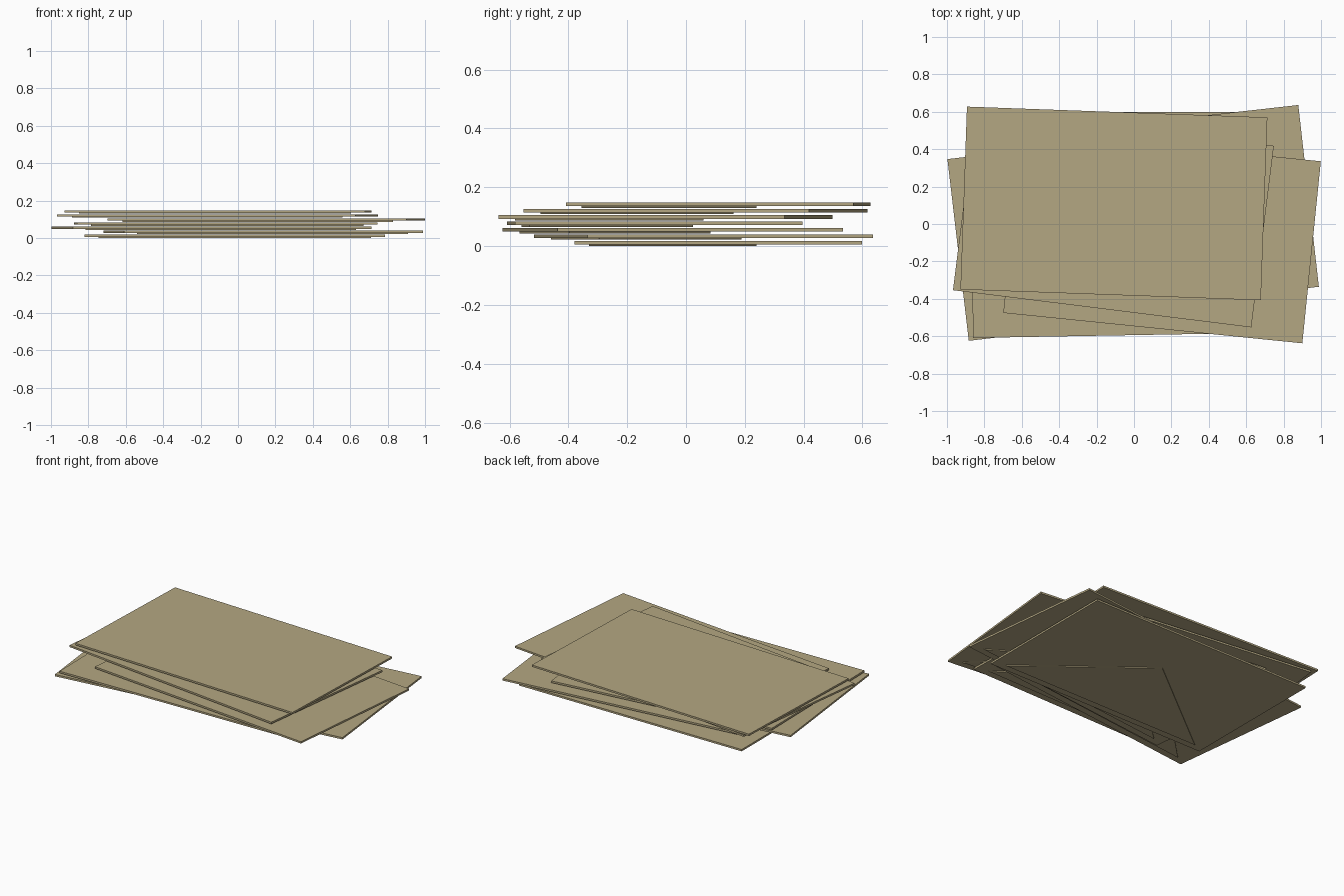
import bpy, bmesh, math

if "Cube" in bpy.data.objects:
    bpy.data.objects.remove(bpy.data.objects["Cube"])

paper = bpy.data.materials.new("tan_paper")
paper.diffuse_color = (0.456, 0.386, 0.223, 1)
paper.use_nodes = True
paper.node_tree.nodes["Principled BSDF"].inputs["Base Color"].default_value = paper.diffuse_color

W, H = 1.607, 0.978          # envelope size
FLAP_T, TOP, STEP = 0.006, 0.018, 0.0217


def prism(name, outline, z0, z1, loc, angle):
    """Extrude a flat outline upward and place it as an object."""
    bm = bmesh.new()
    face = bm.faces.new([bm.verts.new((x, y, z0)) for x, y in outline])
    ext = bmesh.ops.extrude_face_region(bm, geom=[face])
    for v in ext["geom"]:
        if isinstance(v, bmesh.types.BMVert):
            v.co.z = z1
    bmesh.ops.recalc_face_normals(bm, faces=bm.faces[:])
    mesh = bpy.data.meshes.new(name)
    bm.to_mesh(mesh)
    bm.free()
    mesh.materials.append(paper)
    ob = bpy.data.objects.new(name, mesh)
    ob.location = loc
    ob.rotation_euler.z = math.radians(angle)
    bpy.context.collection.objects.link(ob)


body = [(-W/2, -H/2), (W/2, -H/2), (W/2, H/2), (-W/2, H/2)]
flap = [(-0.728, -0.44), (0.728, -0.44), (0, 0.13)]

# Stack from bottom to top: centre x, centre y, turn in degrees
stack = [(-0.0175, 0.11, 0), (0.135, 0.06, 6.45), (-0.1425, -0.045, 6.7),
         (-0.065, -0.106, 1.0), (0.15, -0.07, -5.8), (-0.11, 0.032, -7.1),
         (-0.1075, 0.11, -2.05)]

for i, (x, y, a) in enumerate(stack, 1):
    loc = (x, y, (i - 1) * STEP)
    prism(f"envelope_body_{i}", body, FLAP_T, TOP, loc, a)
    prism(f"envelope_flap_{i}", flap, 0, FLAP_T, loc, a)   # triangular flap underneath
